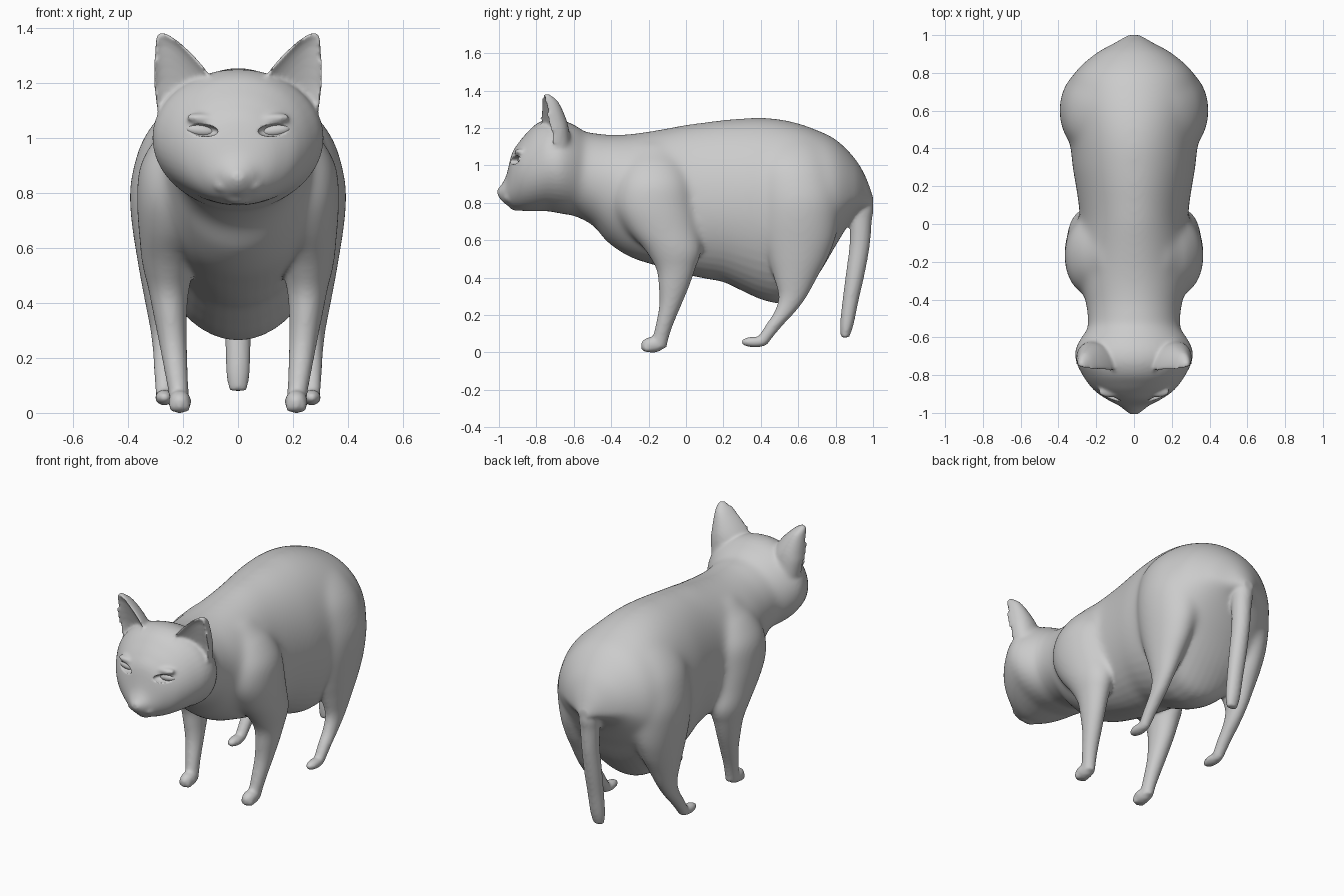
import bpy, bmesh
from math import sin, cos, pi
from mathutils import Matrix

SEG = 48


def resample(rows, n=6):
    """Smooth a short list of section rows with a Catmull-Rom spline."""
    out = []
    for i in range(len(rows) - 1):
        p0, p1 = rows[max(i - 1, 0)], rows[i]
        p2, p3 = rows[i + 1], rows[min(i + 2, len(rows) - 1)]
        for k in range(n):
            t = k / n
            out.append([0.5 * (2 * b + (c - a) * t + (2 * a - 5 * b + 4 * c - d) * t * t
                               + (3 * b - a - 3 * c + d) * t ** 3)
                        for a, b, c, d in zip(p0, p1, p2, p3)])
    return out + [list(rows[-1])]


def loft(bm, rows, section):
    rings = []
    for row in resample(rows):
        rings.append([bm.verts.new(section(row, 2 * pi * i / SEG)) for i in range(SEG)])
    faces = [bm.faces.new((a[i], a[(i + 1) % SEG], b[(i + 1) % SEG], b[i]))
             for a, b in zip(rings, rings[1:]) for i in range(SEG)]
    faces += [bm.faces.new(rings[0]), bm.faces.new(rings[-1])]
    bmesh.ops.recalc_face_normals(bm, faces=faces)


def ellipsoid(bm, centre, radii, roll=0.0):
    m = Matrix.Translation(centre) @ Matrix.Rotation(roll, 4, 'Y') @ Matrix.Diagonal((*radii, 1))
    bmesh.ops.create_uvsphere(bm, u_segments=24, v_segments=16, radius=1, matrix=m)


def make_object(name, bm):
    mesh = bpy.data.meshes.new(name)
    bm.to_mesh(mesh)
    bm.free()
    ob = bpy.data.objects.new(name, mesh)
    bpy.context.collection.objects.link(ob)
    return ob


def egg(row, a):          # upright section: y, top, bottom, widest height, half width
    y, top, bot, mid, hw = row
    s = sin(a)
    return hw * cos(a), y, mid + s * (top - mid if s > 0 else mid - bot)


def limb(side):           # level section: z, y, y radius, x, x radius
    return lambda r, a: (side * (r[3] + r[4] * cos(a)), r[1] + r[2] * sin(a), r[0])


def ear(side):            # hollow-fronted section: z, x, half width, y, depth
    def section(r, a):
        z, x, hw, y, d = r
        dx, s = hw * cos(a), sin(a)
        dy = d * s + 0.008 if s > 0 else -0.4 * d * s - 0.014
        return side * (x + dx), y + dy + 0.25 * dx, z
    return section


def ramp(v, lo, hi):
    return min(max((v - lo) / (hi - lo), 0), 1)


TORSO = [(-.62, 1.18, .74, .96, .24), (-.5, 1.175, .68, .93, .245), (-.42, 1.165, .59, .90, .255),
         (-.3, 1.168, .512, .85, .285), (-.15, 1.19, .462, .8, .295), (0, 1.218, .418, .8, .285),
         (.1, 1.231, .396, .8, .293), (.2, 1.244, .376, .8, .308), (.3, 1.252, .33, .8, .325),
         (.4, 1.256, .285, .8, .335), (.5, 1.248, .264, .8, .345), (.6, 1.226, .29, .8, .355),
         (.7, 1.19, .405, .8, .355), (.8, 1.14, .57, .82, .315), (.9, 1.04, .73, .84, .205),
         (.96, .94, .77, .83, .10), (1.0, .83, .78, .805, .03)]
HEAD = [(-.50, 1.13, .76, .95, .2), (-.56, 1.195, .73, .97, .25), (-.62, 1.227, .735, .99, .29),
        (-.68, 1.247, .745, 1.0, .311), (-.74, 1.247, .755, 1.0, .302), (-.80, 1.222, .755, .98, .272),
        (-.85, 1.175, .755, .965, .238), (-.89, 1.128, .76, .95, .20), (-.93, 1.065, .772, .92, .14),
        (-.96, .95, .79, .87, .082), (-.985, .90, .81, .86, .05), (-1.007, .875, .84, .857, .02)]
FRONT_LEG = [(1.12, -.17, .11, .10, .08), (1.06, -.17, .14, .14, .10), (1.0, -.17, .165, .185, .115),
             (.9, -.17, .2, .22, .137), (.78, -.165, .212, .23, .139), (.66, -.125, .192, .24, .122),
             (.55, -.07, .152, .25, .1), (.45, -.055, .105, .252, .074), (.35, -.065, .08, .246, .06),
             (.25, -.085, .058, .236, .05), (.15, -.115, .046, .225, .042), (.08, -.135, .043, .217, .037),
             (.025, -.15, .045, .212, .035)]
HIND_LEG = [(1.16, .56, .14, .10, .09), (1.1, .57, .17, .155, .11), (1.03, .575, .19, .2, .125),
            (.95, .585, .21, .22, .145), (.82, .6, .225, .23, .164), (.7, .6, .217, .24, .149),
            (.6, .6, .197, .25, .124), (.5, .595, .16, .256, .1), (.4, .585, .115, .263, .074),
            (.3, .57, .075, .268, .05), (.22, .53, .056, .268, .041), (.15, .475, .046, .268, .037),
            (.09, .43, .04, .268, .033), (.05, .40, .04, .268, .03)]
TAIL = [(.86, .925, .05, 0, .05), (.78, .938, .064, 0, .06), (.7, .935, .058, 0, .055),
        (.57, .928, .054, 0, .05), (.42, .905, .05, 0, .05), (.28, .88, .043, 0, .047),
        (.15, .86, .036, 0, .043), (.08, .85, .022, 0, .032)]
EAR = [(1.08, .19, .10, -.725, .10), (1.18, .194, .11, -.74, .105), (1.23, .205, .1, -.75, .105),
       (1.29, .228, .076, -.757, .09), (1.34, .252, .048, -.757, .065), (1.367, .268, .028, -.755, .035),
       (1.382, .277, .012, -.753, .012)]

# Torso, head, tail and limbs as overlapping volumes
bm = bmesh.new()
loft(bm, TORSO, egg)
loft(bm, HEAD, egg)
loft(bm, TAIL, limb(1))
ellipsoid(bm, (0, -.967, .872), (.038, .036, .024))              # nose
ellipsoid(bm, (0, -.905, .79), (.055, .045, .032))               # chin
for s in (-1, 1):
    loft(bm, FRONT_LEG, limb(s))
    loft(bm, HIND_LEG, limb(s))
    loft(bm, EAR, ear(s))
    ellipsoid(bm, (s * .212, -.178, .041), (.042, .064, .042))   # front paw
    ellipsoid(bm, (s * .268, .368, .056), (.034, .074, .029))    # hind paw
    for k in (-1, 0, 1):                                         # front toes
        ellipsoid(bm, (s * .212 + k * .023, -.215 + abs(k) * .01, .027), (.015, .027, .026))
    ellipsoid(bm, (s * .042, -.935, .832), (.05, .04, .036))     # muzzle pad
    ellipsoid(bm, (s * .125, -.888, 1.07), (.065, .03, .02), -s * .08)  # brow
cat = make_object("cat_body", bm)

# Eye socket cutter
bm = bmesh.new()
for s in (-1, 1):
    ellipsoid(bm, (s * .137, -.925, 1.03), (.066, .05, .024), -s * .12)
cutter = make_object("eye_socket_cutter", bm)
cutter.hide_render = True


def apply(name, kind, **settings):
    mod = cat.modifiers.new(name, kind)
    for key, value in settings.items():
        setattr(mod, key, value)
    bpy.ops.object.modifier_apply(modifier=name)


# Fuse the volumes into one skin
bpy.context.view_layer.objects.active = cat
cat.select_set(True)
apply("fuse", 'REMESH', mode='VOXEL', voxel_size=0.0095)

# Blend shoulders, thighs and neck into the torso
group = cat.vertex_groups.new(name="torso_blend")
for v in cat.data.vertices:
    x, y, z = v.co
    w = ramp(z, .5, .65) * ramp(y, -.64, -.56) * ramp(-y, -.86, -.78)
    if w > 0:
        group.add([v.index], w, 'REPLACE')
apply("blend", 'SMOOTH', factor=0.5, iterations=90, vertex_group="torso_blend")

# Carve the eye sockets and soften everything slightly
apply("sockets", 'BOOLEAN', operation='DIFFERENCE', object=cutter)
apply("soften", 'SMOOTH', factor=0.5, iterations=6)
bpy.data.objects.remove(cutter, do_unlink=True)
cat.data.polygons.foreach_set("use_smooth", [True] * len(cat.data.polygons))

# Eyes resting in the sockets
for s, name in ((-1, "eye_right"), (1, "eye_left")):
    bm = bmesh.new()
    ellipsoid(bm, (s * .137, -.878, 1.027), (.052, .022, .022), -s * .12)
    eye = make_object(name, bm)
    eye.data.polygons.foreach_set("use_smooth", [True] * len(eye.data.polygons))
